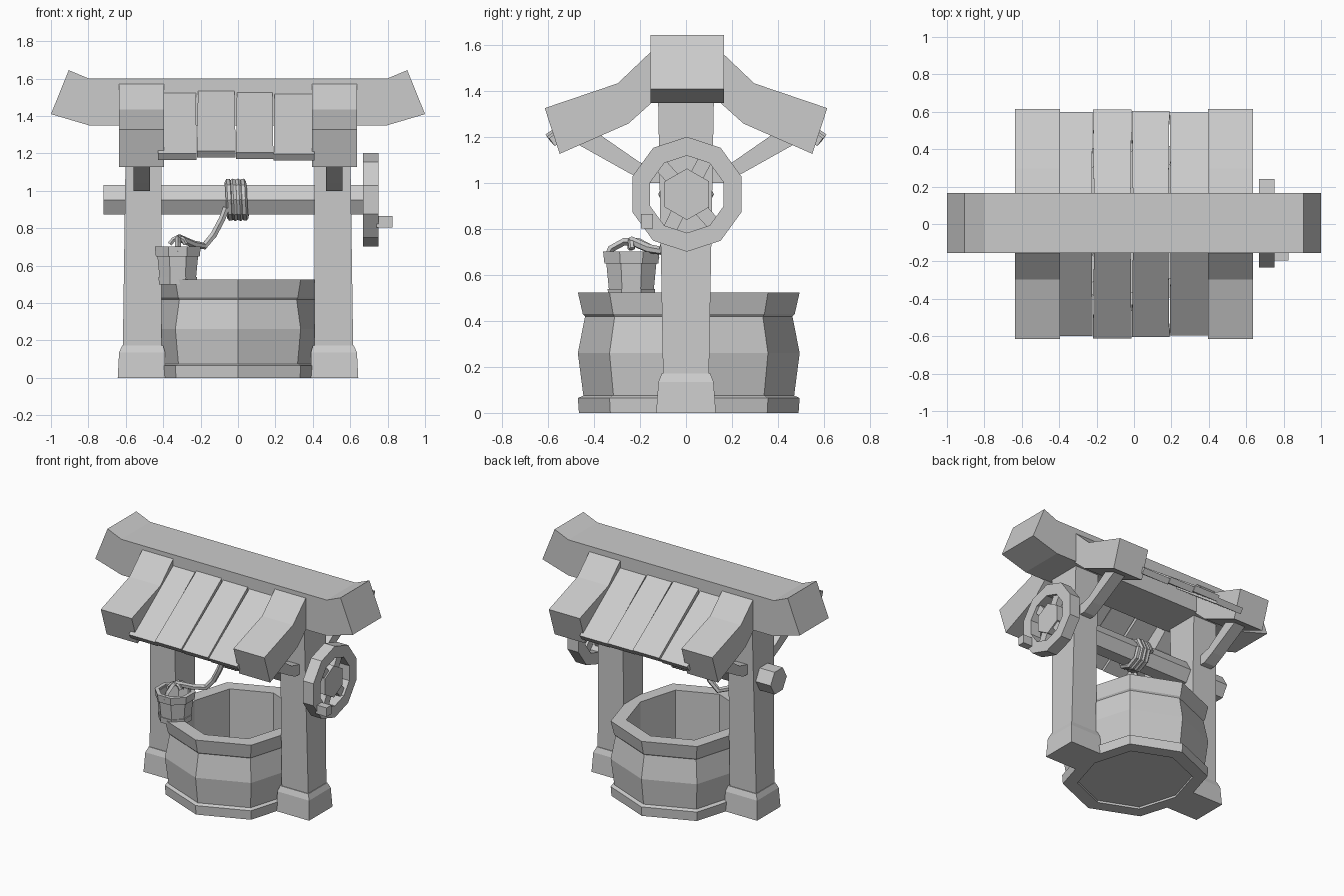
import bpy, bmesh
from math import sin, cos, pi, radians
from mathutils import Vector

if "Cube" in bpy.data.objects:
    bpy.data.objects.remove(bpy.data.objects["Cube"])


def add_mesh(name, verts, faces):
    me = bpy.data.meshes.new(name)
    me.from_pydata([tuple(v) for v in verts], [], faces)
    bm = bmesh.new()
    bm.from_mesh(me)
    bmesh.ops.recalc_face_normals(bm, faces=bm.faces)
    bm.to_mesh(me)
    bm.free()
    ob = bpy.data.objects.new(name, me)
    bpy.context.collection.objects.link(ob)
    return ob


def loft(name, rings, wrap=False):
    """Skin equal-sized rings; cap the ends unless the rings wrap round."""
    n, m = len(rings[0]), len(rings)
    verts = [v for r in rings for v in r]
    faces = []
    for i in range(m if wrap else m - 1):
        a, b = i * n, (i + 1) % m * n
        faces += [(a + j, a + (j + 1) % n, b + (j + 1) % n, b + j) for j in range(n)]
    if not wrap:
        faces += [tuple(range(n)), tuple(range((m - 1) * n, m * n))]
    return add_mesh(name, verts, faces)


def prism_x(name, poly, x0, x1):
    """Extrude a (y, z) outline along x."""
    return loft(name, [[(x, y, z) for y, z in poly] for x in (x0, x1)])


def turned(name, shape, profile, centre=(0, 0), wrap=False):
    """Sweep a (scale, z) profile round a flat outline."""
    return loft(name, [[(centre[0] + s * x, centre[1] + s * y, z) for x, y in shape]
                       for s, z in profile], wrap)


def ngon(n, r, cy=0, cz=0, start=0):
    return [(cy + r * cos(start + 2 * pi * i / n), cz + r * sin(start + 2 * pi * i / n))
            for i in range(n)]


def tube(name, path, r, res=1):
    """Faceted rope along a path, turned into a mesh."""
    cu = bpy.data.curves.new(name, 'CURVE')
    cu.dimensions = '3D'
    cu.bevel_depth, cu.bevel_resolution, cu.use_fill_caps = r, res, True
    sp = cu.splines.new('POLY')
    sp.points.add(len(path) - 1)
    for p, co in zip(sp.points, path):
        p.co = (*co, 1)
    tmp = bpy.data.objects.new(name + "_path", cu)
    bpy.context.collection.objects.link(tmp)
    dg = bpy.context.evaluated_depsgraph_get()
    me = bpy.data.meshes.new_from_object(tmp.evaluated_get(dg))
    bpy.data.objects.remove(tmp)
    for p in me.polygons:
        p.use_smooth = False
    ob = bpy.data.objects.new(name, me)
    bpy.context.collection.objects.link(ob)
    return ob


# Stone basin: eight-sided, bulging wall with base course and rim
octagon = [(0, -.483), (.335, -.345), (.437, 0), (.335, .345),
           (0, .483), (-.335, .345), (-.437, 0), (-.335, -.345)]
turned("well_basin", octagon,
       [(.99, 0), (1, .065), (.95, .075), (1, .26), (.935, .42), (.955, .43), (1, .525),
        (.79, .525), (.79, 0)], (0, .012), wrap=True)
turned("well_floor", octagon, [(.8, .015), (.8, .03)], (0, .012))

# Posts, feet, braces and thick end planks, both sides
outer_plank = [(-.15, 1.575), (-.297, 1.435), (-.615, 1.327), (-.55, 1.128),
               (-.25, 1.26), (-.15, 1.35)]
brace = [(-.46, 1.27), (-.20, 1.09), (-.08, 1.06), (-.08, 1.0), (-.16, 1.0),
         (-.24, 1.04), (-.49, 1.18)]


def box_ring(sx, x0, x1, y, z):
    return [(sx * x0, -y, z), (sx * x1, -y, z), (sx * x1, y, z), (sx * x0, y, z)]


for sx, side in ((-1, "left"), (1, "right")):
    loft(side + "_post", [box_ring(sx, .41, .618, .097, 0), box_ring(sx, .41, .598, .122, 1.4)])
    loft(side + "_foot", [box_ring(sx, .39, .643, .13, 0), box_ring(sx, .39, .636, .12, .135),
                          box_ring(sx, .40, .62, .105, .172)])
    for sy, face in ((1, "front"), (-1, "back")):
        prism_x(f"{side}_{face}_roof_end", [(sy * y, z) for y, z in outer_plank],
                sx * .395, sx * .635)
        prism_x(f"{side}_{face}_brace", [(sy * y, z) for y, z in brace], sx * .47, sx * .558)

# Ridge beam with upturned ends
section = [(-1, 1.41, 1.0), ]
stations = [(-1.0, 1.41, -.905, 1.645), (-.797, 1.35, -.797, 1.60),
            (.797, 1.35, .797, 1.60), (1.0, 1.41, .905, 1.645)]
loft("ridge_beam", [[(xb, -.155, zb), (xb, .165, zb), (xt, .165, zt), (xt, -.155, zt)]
                    for xb, zb, xt, zt in stations])

# Thin roof boards, slightly uneven, with narrow tapering gaps
edges = [-.43, -.22, -.012, .19, .41]
lifts = [0, .012, .004, -.004]
for sy, face in ((1, "front"), (-1, "back")):
    for i, dz in enumerate(lifts):
        x0, x1, g = edges[i], edges[i + 1], .006
        top = [(x0 + g, 1.525), (x1 - g, 1.525)]
        end = -.592 - dz
        rings = []
        for y, z, gap in ((-.13, 1.54 + dz, g), (-.6 - dz, 1.2 + dz, .001),
                          (-.575 - dz, 1.165 + dz, .001), (-.13, 1.49 + dz, g)):
            rings.append([(x0 + gap, sy * y, z), (x1 - gap, sy * y, z)])
        loft(f"{face}_roof_board_{i + 1}",
             [[r[k] for r in rings] for k in (0, 1)])

# Winch axle
prism_x("axle", ngon(6, .09, 0, .952), -.72, .70)

# Crank wheel: ten-sided ring, hub, spokes and grip
outer, inner = ngon(10, .25, .004, .952, pi / 2), ngon(10, .168, .004, .952, pi / 2)
loft("crank_wheel", [[(x, y, z) for y, z in poly] for x, poly in
                     ((.667, outer), (.75, outer), (.75, inner), (.667, inner))], wrap=True)
prism_x("wheel_hub", ngon(6, .112, .004, .952, pi / 2), .672, .742)
for i, deg in enumerate((62, 132, 244, 312)):
    d = Vector((cos(radians(deg)), sin(radians(deg))))
    n = Vector((-d.y, d.x)) * .03
    c = Vector((.004, .952))
    prism_x(f"wheel_spoke_{i + 1}",
            [c + d * .07 - n, c + d * .19 - n, c + d * .19 + n, c + d * .07 + n], .685, .732)
prism_x("crank_grip", [(-.195, .803), (-.143, .803), (-.143, .865), (-.195, .865)], .74, .825)

# Rope coil on the axle and the loose rope to the bucket
turns, per = 4, 8
tube("rope_coil", [(-.06 + .105 * i / (turns * per), .103 * cos(2 * pi * i / per),
                    .952 + .096 * sin(2 * pi * i / per)) for i in range(turns * per + 1)], .018)
tube("hanging_rope", [(-.062, -.085, .91), (-.085, -.085, .85), (-.13, -.085, .765),
                      (-.18, -.10, .705), (-.24, -.16, .715), (-.32, -.24, .75)], .02)

# Bucket on the rim: staves, two hoops and a bail handle
bucket = ngon(8, 1, start=pi / 8)
bc = (-.322, -.238)
turned("bucket", bucket, [(.103, .51), (.122, .69), (.1, .69), (.088, .55)], bc)
turned("bucket_bottom_hoop", bucket, [(.108, .5), (.112, .54), (.09, .54), (.09, .5)], bc, True)
turned("bucket_top_hoop", bucket, [(.127, .65), (.133, .702), (.105, .702), (.105, .65)], bc, True)
tube("bucket_handle", [(-.322, -.345, .67), (-.322, -.325, .715), (-.322, -.27, .745),
                       (-.322, -.206, .745), (-.322, -.15, .715), (-.322, -.13, .67)], .016, 0)
tube("rope_knot", [(-.365, -.24, .715), (-.345, -.24, .74), (-.322, -.24, .752),
                   (-.295, -.238, .742), (-.28, -.235, .715)], .014)
